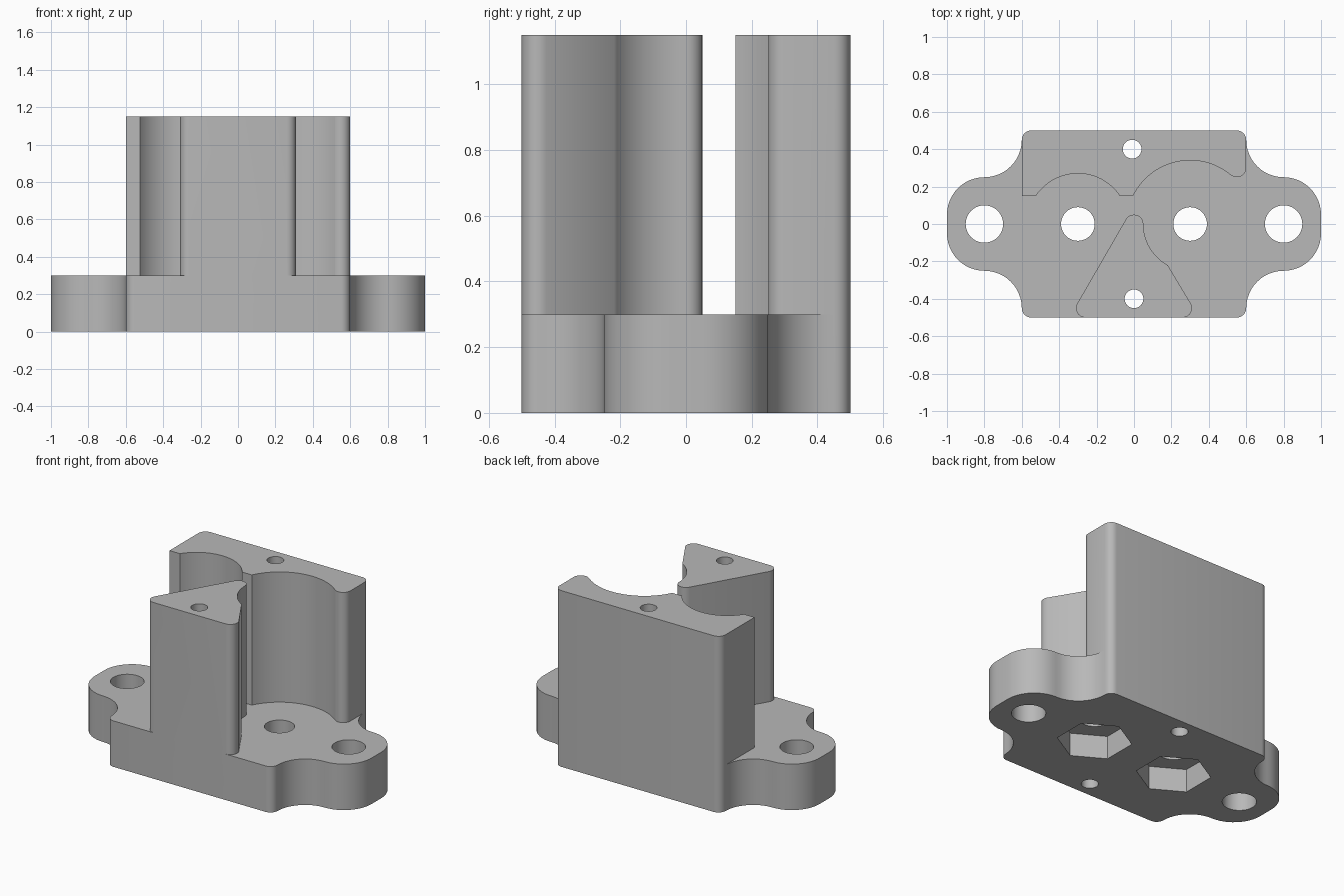
import bpy
import bmesh
from math import cos, sin, radians, atan2, degrees, asin, acos

cube = bpy.data.objects.get("Cube")
if cube:
    bpy.data.objects.remove(cube, do_unlink=True)

BASE_H, TOP = 0.3, 1.15
FILLET = 0.05

grey = bpy.data.materials.new("plain grey")
grey.use_nodes = True
colour = (0.48, 0.48, 0.48, 1)
grey.diffuse_color = colour
grey.node_tree.nodes["Principled BSDF"].inputs["Base Color"].default_value = colour


def arc(cx, cy, r, start, end, steps=12):
    """Points along an arc, angles in degrees."""
    angles = [radians(start + (end - start) * i / steps) for i in range(steps + 1)]
    return [(cx + r * cos(a), cy + r * sin(a)) for a in angles]


def prism(name, outline, z0, z1):
    """Solid made by extruding a flat outline upwards."""
    bm = bmesh.new()
    verts = []
    for x, y in outline:
        if not verts or (abs(verts[-1].co.x - x) + abs(verts[-1].co.y - y)) > 1e-4:
            verts.append(bm.verts.new((x, y, z0)))
    face = bm.faces.new(verts)
    out = bmesh.ops.extrude_face_region(bm, geom=[face])
    for v in out["geom"]:
        if isinstance(v, bmesh.types.BMVert):
            v.co.z = z1
    bmesh.ops.recalc_face_normals(bm, faces=bm.faces)
    mesh = bpy.data.meshes.new(name)
    bm.to_mesh(mesh)
    bm.free()
    mesh.materials.append(grey)
    obj = bpy.data.objects.new(name, mesh)
    bpy.context.collection.objects.link(obj)
    return obj


def combine(target, tool, operation):
    """Apply a boolean and discard the tool."""
    mod = target.modifiers.new("boolean", 'BOOLEAN')
    mod.operation = operation
    mod.solver = 'EXACT'
    mod.object = tool
    bpy.ops.object.select_all(action='DESELECT')
    bpy.context.view_layer.objects.active = target
    target.select_set(True)
    bpy.ops.object.modifier_apply(modifier=mod.name)
    bpy.data.objects.remove(tool, do_unlink=True)


# Base plate: one quarter outline, mirrored around
quarter = (arc(0.8, 0.05, 0.2, 0, 90) + arc(0.8, 0.45, 0.2, 270, 180)
           + arc(0.55, 0.45, FILLET, 0, 90, 6))
half = quarter + [(-x, y) for x, y in reversed(quarter)]
outline = half + [(x, -y) for x, y in reversed(half)]
bracket = prism("bracket", outline, 0, BASE_H)

# Front post: rounded triangle with a round bite on its right edge
bite_r = 0.25
bite_end = 180 + degrees(acos(0.12 / bite_r))
front = (arc(-0.26, -0.45, FILLET, 270, 150, 8)
         + arc(0, 0, FILLET, 150, 0, 10)
         + arc(0.3, 0, bite_r, 180, bite_end, 14)
         + arc(0.26, -0.45, FILLET, 30, -90, 8))
combine(bracket, prism("front_post", front, BASE_H, TOP), 'UNION')

# Back wall: two cylindrical recesses of different size
edge_y, small_r, large_r = 0.15, 0.27, 0.34
a = degrees(asin(edge_y / small_r))
b = degrees(asin(edge_y / large_r))
tip = degrees(atan2(0.3, 0.25))
back = ([(-0.6, edge_y)]
        + arc(-0.3, 0, small_r, 180 - a, a, 24)
        + arc(0.3, 0, large_r, 180 - b, tip, 28)
        + arc(0.55, 0.3, FILLET, tip + 180, 360, 8)
        + arc(0.55, 0.45, FILLET, 0, 90, 6)
        + arc(-0.55, 0.45, FILLET, 90, 180, 6))
combine(bracket, prism("back_wall", back, BASE_H, TOP), 'UNION')

# Through holes: x, y, radius
holes = [(0, -0.4, 0.05), (-0.01, 0.4, 0.05)]
for side in (-1, 1):
    holes += [(side * 0.8, 0, 0.1), (side * 0.3, 0, 0.09)]
for x, y, r in holes:
    circle = arc(x, y, r, 0, 360, 40)[:-1]
    combine(bracket, prism("hole_cutter", circle, -0.1, TOP + 0.1), 'DIFFERENCE')

# Hexagonal nut pockets underneath
for side in (-1, 1):
    hexagon = arc(side * 0.3, 0, 0.22, 30, 390, 6)[:-1]
    combine(bracket, prism("nut_cutter", hexagon, -0.1, 0.15), 'DIFFERENCE')

bpy.ops.object.select_all(action='DESELECT')
bracket.select_set(True)
bpy.context.view_layer.objects.active = bracket
bpy.ops.object.shade_smooth_by_angle(angle=radians(30))
